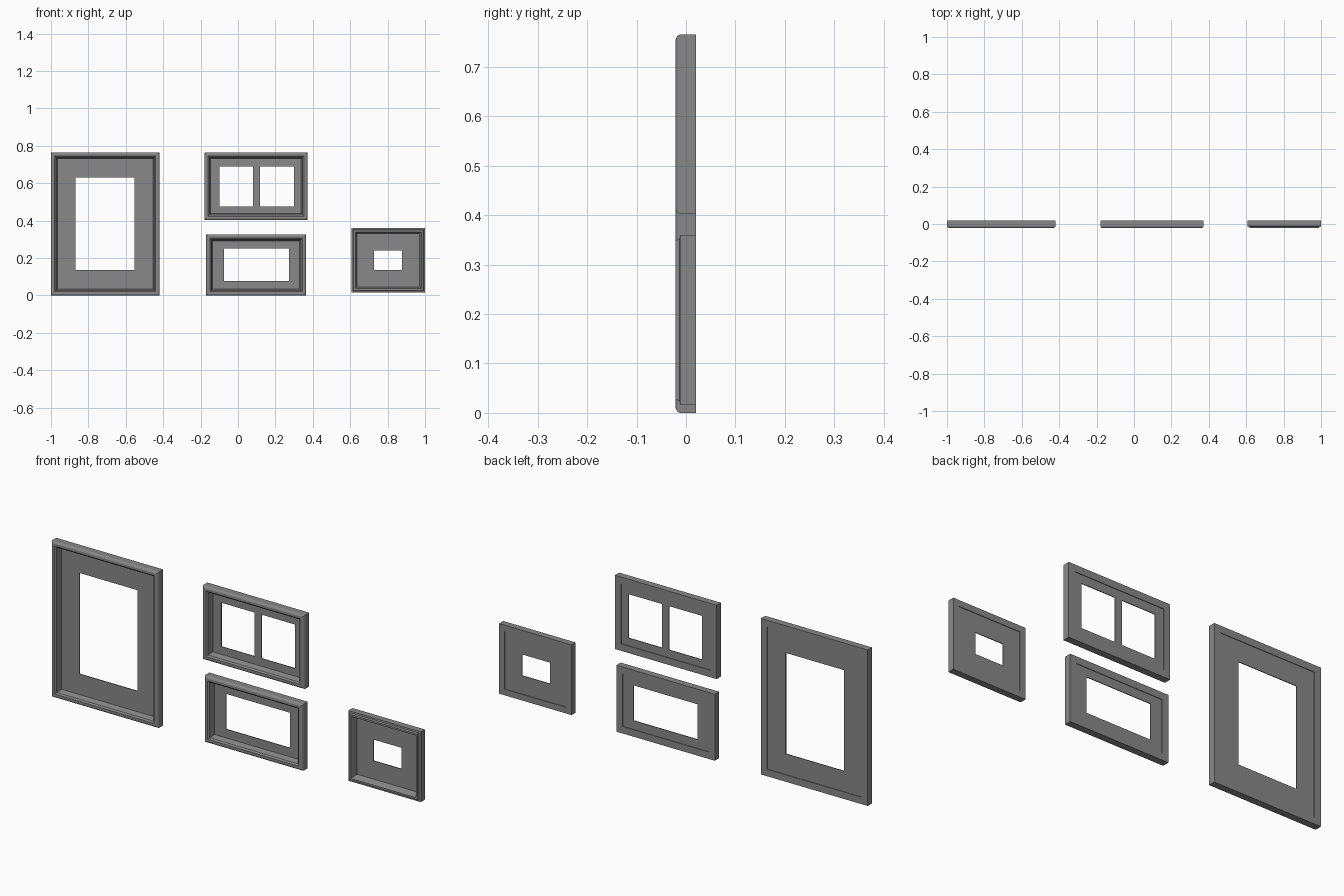
import bpy, bmesh

cube = bpy.data.objects.get("Cube")
if cube:
    bpy.data.objects.remove(cube, do_unlink=True)

grey = bpy.data.materials.new("medium grey")
grey.use_nodes = True
colour = (0.25, 0.25, 0.25, 1)
grey.diffuse_color = colour
grey.node_tree.nodes["Principled BSDF"].inputs["Base Color"].default_value = colour

# Moulding cross-sections: (distance in from outer edge, y)
ROUNDED = [(0, 0.02), (0, -0.013), (0.003, -0.018), (0.009, -0.021), (0.02, -0.021),
           (0.027, -0.015), (0.034, 0.013), (0.034, 0.02)]
STEPPED = [(0, 0.02), (0, -0.012), (0.008, -0.013), (0.011, -0.021), (0.02, -0.021),
           (0.024, -0.01), (0.03, 0.013), (0.03, 0.02)]


def finish(bm, name):
    bmesh.ops.recalc_face_normals(bm, faces=bm.faces)
    mesh = bpy.data.meshes.new(name)
    bm.to_mesh(mesh)
    bm.free()
    mesh.materials.append(grey)
    obj = bpy.data.objects.new(name, mesh)
    bpy.context.collection.objects.link(obj)
    return obj


def moulding(name, x0, x1, z0, z1, profile):
    """Sweep the cross-section around a rectangle with mitred corners."""
    bm = bmesh.new()
    rings = []
    for d, y in profile:
        corners = [(x0 + d, z0 + d), (x1 - d, z0 + d), (x1 - d, z1 - d), (x0 + d, z1 - d)]
        rings.append([bm.verts.new((x, y, z)) for x, z in corners])
    for a, b in zip(rings, rings[1:] + rings[:1]):
        for i in range(4):
            j = (i + 1) % 4
            bm.faces.new((a[i], a[j], b[j], b[i]))
    finish(bm, name)


def mat_board(name, xs, zs):
    """Thin board; odd columns of the middle row are left open."""
    bm = bmesh.new()
    grid = [[bm.verts.new((x, 0.013, z)) for z in zs] for x in xs]
    for i in range(len(xs) - 1):
        for j in range(len(zs) - 1):
            if i % 2 and j == 1:
                continue
            bm.faces.new((grid[i][j], grid[i + 1][j], grid[i + 1][j + 1], grid[i][j + 1]))
    # Thicken toward the back
    faces = bm.faces[:]
    back = bmesh.ops.extrude_face_region(bm, geom=faces, use_keep_orig=True)["geom"]
    moved = [g for g in back if isinstance(g, bmesh.types.BMVert)]
    bmesh.ops.translate(bm, verts=moved, vec=(0, 0.004, 0))
    finish(bm, name)


# name, x range, z range, opening x edges, opening z edges, cross-section
FRAMES = [
    ("large_portrait", (-1, -0.42), (0, 0.765), (-0.87, -0.553), (0.135, 0.63), ROUNDED),
    ("double_opening", (-0.18, 0.372), (0.403, 0.765), (-0.1, 0.08, 0.118, 0.3), (0.475, 0.69), ROUNDED),
    ("landscape", (-0.17, 0.364), (0, 0.326), (-0.075, 0.272), (0.077, 0.25), ROUNDED),
    ("small", (0.607, 1), (0.016, 0.36), (0.727, 0.877), (0.136, 0.24), STEPPED),
]

for name, (x0, x1), (z0, z1), hole_x, hole_z, profile in FRAMES:
    moulding(name + "_frame", x0, x1, z0, z1, profile)
    d = profile[-1][0] - 0.001
    mat_board(name + "_mat", [x0 + d, *hole_x, x1 - d], [z0 + d, *hole_z, z1 - d])
